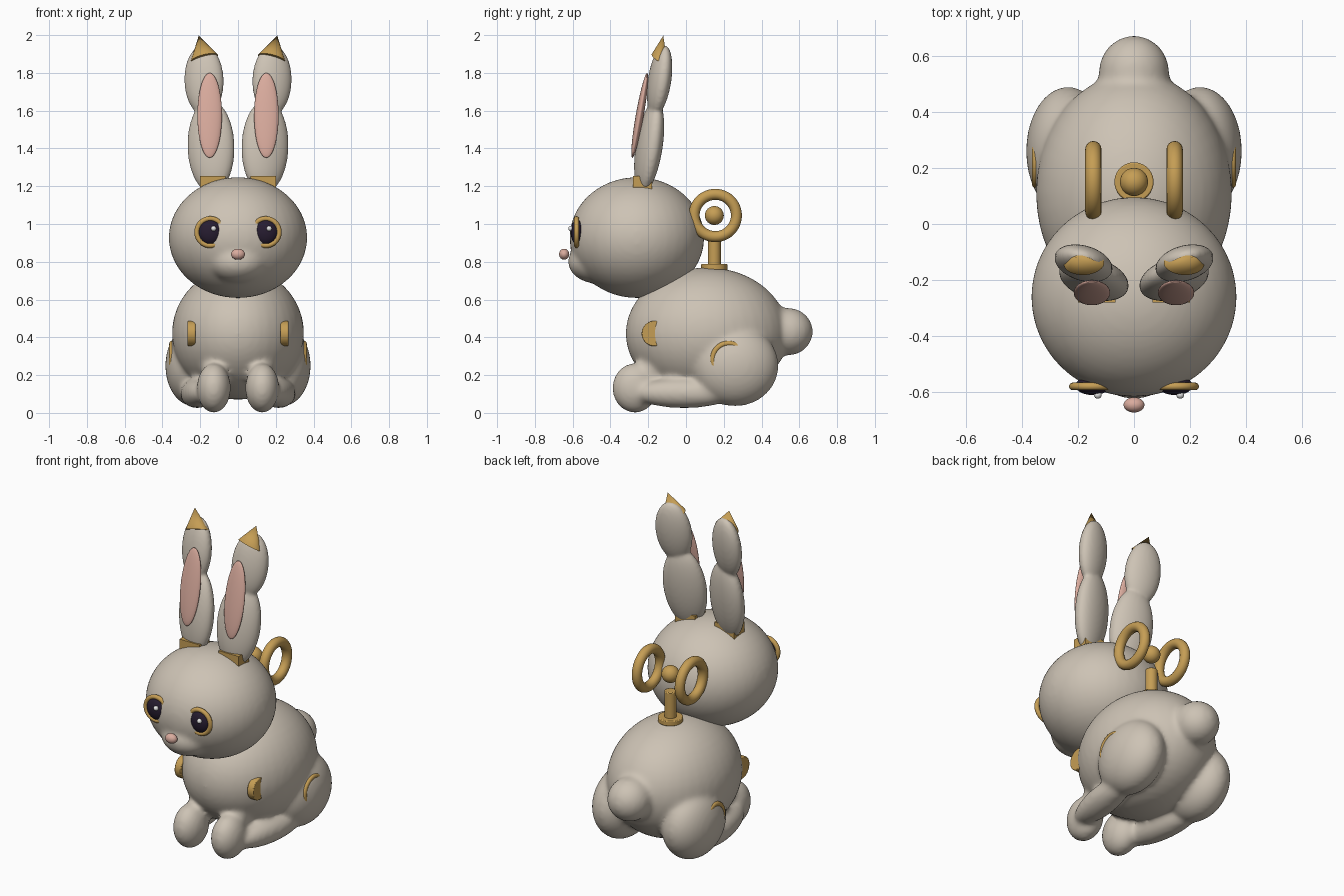
import bpy
from math import radians, pi
from mathutils import Matrix, Vector, Euler

cube = bpy.data.objects.get("Cube")
if cube:
    bpy.data.objects.remove(cube, do_unlink=True)


def material(name, rgb):
    m = bpy.data.materials.new(name)
    m.use_nodes = True
    m.diffuse_color = (*rgb, 1)
    bsdf = m.node_tree.nodes["Principled BSDF"]
    bsdf.inputs["Base Color"].default_value = (*rgb, 1)
    bsdf.inputs["Roughness"].default_value = 0.6
    return m


FUR = material("warm grey", (0.61, 0.545, 0.46))
GOLD = material("gold", (0.56, 0.34, 0.09))
PINK = material("pink", (0.70, 0.41, 0.34))
DARK = material("dark plum", (0.02, 0.012, 0.03))
WHITE = material("white", (0.8, 0.8, 0.8))


def finish(name, mat, smooth=True):
    ob = bpy.context.object
    ob.name = name
    ob.data.materials.append(mat)
    bpy.ops.object.transform_apply(location=False, rotation=True, scale=True)
    if smooth:
        bpy.ops.object.shade_smooth_by_angle(angle=radians(40))
    return ob


def ball(name, mat, centre, radii, tilt=(0, 0, 0)):
    bpy.ops.mesh.primitive_uv_sphere_add(segments=40, ring_count=24, location=centre,
                                         rotation=[radians(a) for a in tilt])
    bpy.context.object.scale = radii
    return finish(name, mat)


def rod(name, mat, centre, radius, depth, turn=0):
    bpy.ops.mesh.primitive_cylinder_add(vertices=40, radius=radius, depth=depth,
                                        location=centre, rotation=(0, turn, 0))
    ob = finish(name, mat)
    bevel = ob.modifiers.new("Soft edge", "BEVEL")
    bevel.width = 0.005
    bevel.segments = 2
    return ob


def ring(name, mat, centre, major, minor, turn):
    bpy.ops.mesh.primitive_torus_add(major_segments=48, minor_segments=16, major_radius=major,
                                     minor_radius=minor, location=centre, rotation=turn)
    return finish(name, mat)


def blend(name, blobs, voxel, relax):
    """Melt several ellipsoids into one soft skin."""
    parts = [ball(name, FUR, *b) for b in blobs]
    bpy.ops.object.select_all(action="DESELECT")
    for p in parts:
        p.select_set(True)
    bpy.context.view_layer.objects.active = parts[0]
    bpy.ops.object.join()
    ob = bpy.context.object
    ob.name = name
    remesh = ob.modifiers.new("Skin", "REMESH")
    remesh.mode = "VOXEL"
    remesh.voxel_size = voxel
    remesh.use_smooth_shade = True
    soft = ob.modifiers.new("Relax", "SMOOTH")
    soft.factor = 0.5
    soft.iterations = relax
    return ob


# Torso, tail, haunches, feet and paws in one skin
body = [((0, 0.11, 0.42), (0.35, 0.43, 0.35)),
        ((0, 0.54, 0.43), (0.126, 0.132, 0.126)),
        ((0, 0.46, 0.43), (0.15, 0.1, 0.15))]
for s in (-1, 1):
    body += [((s * 0.235, 0.26, 0.25), (0.15, 0.23, 0.215)),
             ((s * 0.215, -0.01, 0.105), (0.085, 0.27, 0.08), (0, 0, s * -8)),
             ((s * 0.125, -0.165, 0.23), (0.07, 0.1, 0.08)),
             ((s * 0.128, -0.27, 0.132), (0.09, 0.12, 0.132))]
blend("body", body, 0.013, 14)

# Head with a low muzzle bulge
blend("head", [((0, -0.26, 0.928), (0.367, 0.357, 0.32)),
               ((0, -0.47, 0.8), (0.16, 0.155, 0.115))], 0.013, 14)

for s, side in ((-1, "right"), (1, "left")):
    # Two-lobed ear with lining, square cuff and pointed cap
    blend(side + "_ear", [
        ((s * 0.143, -0.195, 1.41), (0.128, 0.066, 0.25), (-8, s * 4, s * 14)),
        ((s * 0.18, -0.14, 1.76), (0.107, 0.058, 0.19), (-8, s * 4, s * 14))], 0.009, 10)
    ball(side + "_ear_lining", PINK, (s * 0.15, -0.245, 1.575), (0.065, 0.021, 0.228), (-10, 0, 0))
    bpy.ops.mesh.primitive_cube_add(size=1, location=(s * 0.133, -0.23, 1.205))
    bpy.context.object.scale = (0.135, 0.1, 0.1)
    finish(side + "_ear_cuff", GOLD, smooth=False)
    axis = Vector((s * 0.03, 0.035, 0.12))
    bpy.ops.mesh.primitive_cone_add(vertices=32, radius1=0.074, depth=axis.length,
                                    location=Vector((s * 0.178, -0.148, 1.877)) + axis / 2,
                                    rotation=axis.to_track_quat("Z", "Y").to_euler())
    cap = bpy.context.object
    cap.data.transform(cap.rotation_euler.to_matrix().to_4x4())
    cap.rotation_euler = (0, 0, 0)
    cap.scale = (1, 0.58, 1)
    finish(side + "_ear_cap", GOLD)

    # Eye, gold rim and glint
    ball(side + "_eye", DARK, (s * 0.147, -0.576, 0.957), (0.062, 0.034, 0.066))
    ring(side + "_eye_rim", GOLD, (s * 0.147, -0.579, 0.957), 0.071, 0.0135, (pi / 2, 0, 0))
    ball(side + "_eye_glint", WHITE, (s * 0.147 + 0.018, -0.609, 0.976), (0.014,) * 3)

    # Chest discs and haunch hoops, mostly sunk into the skin
    rod(side + "_chest_disc", GOLD, (s * 0.246, -0.168, 0.42), 0.067, 0.042, pi / 2)
    ring(side + "_haunch_hoop", GOLD, (s * 0.35, 0.225, 0.285), 0.083, 0.014, (0, pi / 2, 0))

    # Winding key handle
    ring(side + "_key_loop", GOLD, (s * 0.145, 0.155, 1.045), 0.112, 0.029, (0, pi / 2, 0))

# Nose
ball("nose", PINK, (0, -0.645, 0.84), (0.037, 0.027, 0.029))

# Winding key stem
rod("key_base", GOLD, (0, 0.15, 0.772), 0.07, 0.032)
rod("key_stem", GOLD, (0, 0.15, 0.855), 0.034, 0.18)
ball("key_knob", GOLD, (0, 0.15, 1.045), (0.05,) * 3)
